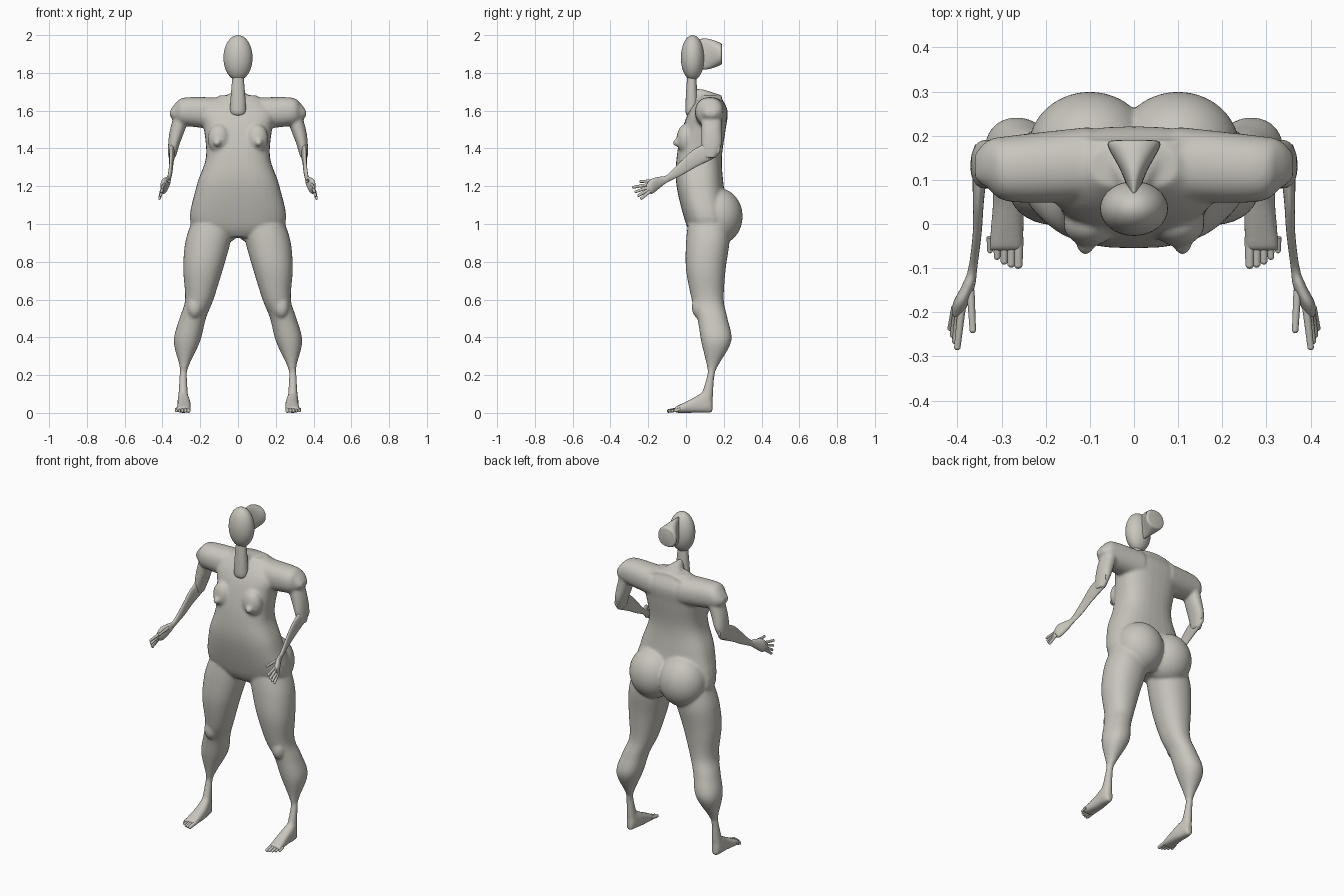
import bpy, bmesh, math
from mathutils import Vector, Matrix

cube = bpy.data.objects.get("Cube")
if cube:
    bpy.data.objects.remove(cube, do_unlink=True)

colour = (.58, .56, .51, 1)
clay = bpy.data.materials.new("warm grey clay")
clay.use_nodes = True
clay.diffuse_color = colour
clay.node_tree.nodes["Principled BSDF"].inputs["Base Color"].default_value = colour


def spline(rows, steps=5):
    """Smoothly interpolate rows of section measurements."""
    out = []
    for i in range(len(rows) - 1):
        before, start, end = rows[max(i - 1, 0)], rows[i], rows[i + 1]
        after = rows[min(i + 2, len(rows) - 1)]
        for k in range(steps):
            t = k / steps
            row = []
            for a, b, c, d in zip(before, start, end, after):
                tangent_in, tangent_out = (c - a) / 2, (d - b) / 2
                ease = t * t * (3 - 2 * t)
                row.append(b + (c - b) * ease + tangent_in * t * (1 - t) ** 2
                           - tangent_out * t * t * (1 - t))
            out.append(row)
    return out + [list(rows[-1])]


def loft(bm, axis, rows, side=1, power=2.2, sides=32):
    """Closed loft; each row is position on axis, then low and high of the other two axes."""
    rings = []
    for position, low_a, high_a, low_b, high_b in spline(rows):
        ring = []
        for k in range(sides):
            angle = math.tau * k / sides
            c, s = math.cos(angle), math.sin(angle)
            u = math.copysign(abs(c) ** (2 / power), c)
            v = math.copysign(abs(s) ** (2 / power), s)
            co = [(low_a + high_a + u * (high_a - low_a)) / 2,
                  (low_b + high_b + v * (high_b - low_b)) / 2]
            co.insert(axis, position)
            co[0] *= side
            ring.append(bm.verts.new(co))
        rings.append(ring)
    for ring, following in zip(rings, rings[1:]):
        for k in range(sides):
            n = (k + 1) % sides
            bm.faces.new((ring[k], ring[n], following[n], following[k]))
    bm.faces.new(rings[0])
    bm.faces.new(rings[-1])


def ball(bm, centre, radii):
    matrix = Matrix.Translation(centre) @ Matrix.Diagonal((*radii, 1))
    bmesh.ops.create_uvsphere(bm, u_segments=32, v_segments=20, radius=1, matrix=matrix)


def digit(bm, start, tip, radius, side):
    """Finger or toe: tapered rod with a round tip."""
    start, tip = (Vector((p[0] * side, p[1], p[2])) for p in (start, tip))
    way = tip - start
    turn = way.to_track_quat("Z", "Y").to_matrix().to_4x4()
    end_radius = radius * .8
    bmesh.ops.create_cone(bm, cap_ends=True, segments=16, radius1=radius, radius2=end_radius,
                          depth=way.length, matrix=Matrix.Translation((start + tip) / 2) @ turn)
    ball(bm, tip, (end_radius, end_radius, end_radius))


def finish(name, bm):
    bmesh.ops.recalc_face_normals(bm, faces=bm.faces)
    mesh = bpy.data.meshes.new(name)
    bm.to_mesh(mesh)
    bm.free()
    mesh.materials.append(clay)
    ob = bpy.data.objects.new(name, mesh)
    bpy.context.collection.objects.link(ob)
    bpy.ops.object.select_all(action="DESELECT")
    ob.select_set(True)
    bpy.context.view_layer.objects.active = ob
    bpy.ops.object.shade_smooth_by_angle(angle=math.radians(50))
    return ob


# Torso: height, half width, front, back
body = bmesh.new()
torso = [(.93, .1, .04, .2), (1, .25, 0, .23), (1.2, .22, -.05, .2), (1.35, .17, -.05, .19),
         (1.5, .18, -.02, .21), (1.6, .2, .02, .22), (1.68, .1, .08, .18)]
loft(body, 2, [(z, -w, w, front, back) for z, w, front, back in torso], power=2.6)

# Ridge rising to the neck: depth, half width, top
ridge = [(.04, .02, 1.72), (.1, .05, 1.71), (.19, .13, 1.68)]
loft(body, 1, [(y, -w, w, 1.6, top) for y, w, top in ridge], power=2)

# Limbs as section boxes along one axis
shoulder = [(.1, .05, .22, 1.5, 1.67), (.28, .05, .2, 1.52, 1.67),
            (.33, .08, .19, 1.54, 1.64), (.36, .1, .16, 1.57, 1.6)]
upper_arm = [(1.6, .25, .33, .08, .19), (1.5, .28, .36, .08, .19),
             (1.42, .31, .37, .08, .19), (1.35, .33, .37, .09, .16)]
leg = [(1, .02, .25, .01, .23), (.9, .04, .28, 0, .23), (.76, .08, .29, 0, .21),
       (.6, .13, .28, .03, .2), (.5, .17, .31, .06, .22), (.38, .2, .34, .08, .24),
       (.25, .26, .31, .11, .17), (.19, .27, .31, .11, .15), (.03, .26, .32, .06, .14)]
foot = [(.14, .27, .31, 0, .07), (.1, .26, .32, 0, .11),
        (.04, .25, .32, 0, .08), (-.06, .25, .33, 0, .03)]
for s in (1, -1):
    loft(body, 0, shoulder, s)
    loft(body, 2, upper_arm, s)
    loft(body, 2, leg, s)
    loft(body, 1, foot, s, power=2.6)
    # Buttock, breast, nipple and kneecap
    ball(body, (s * .1, .17, 1.04), (.14, .13, .15))
    ball(body, (s * .1, 0, 1.45), (.06, .05, .08))
    ball(body, (s * .11, -.05, 1.43), (.02, .02, .02))
    ball(body, (s * .23, .07, .56), (.04, .04, .06))

# Fuse everything into one soft skin
skin = finish("body", body)
remesh = skin.modifiers.new("fuse", "REMESH")
remesh.mode = "VOXEL"
remesh.voxel_size = .0075
remesh.use_smooth_shade = True
relax = skin.modifiers.new("relax", "SMOOTH")
relax.factor = .5
relax.iterations = 9

# Neck: height, half width
neck = bmesh.new()
column = [(1.57, .02), (1.59, .04), (1.65, .04), (1.78, .03)]
loft(neck, 2, [(z, -w, w, .03 - w * .8, .03 + w * .8) for z, w in column])
finish("neck", neck)

# Egg head with a fan-shaped bun behind it: depth, half width, half height
head = bmesh.new()
ball(head, (0, .035, 1.88), (.077, .062, .12))
finish("head", head)
bun = bmesh.new()
fan = [(.07, .01, .08), (.12, .03, .08), (.18, .06, .06), (.19, .04, .05)]
loft(bun, 1, [(y, -w, w, 1.9 - h, 1.9 + h) for y, w, h in fan])
finish("hair_bun", bun)

# Forearm and palm reaching forward
forearm = [(.18, .34, .36, 1.38, 1.42), (.15, .33, .365, 1.35, 1.44), (.05, .34, .365, 1.3, 1.4),
           (-.02, .345, .365, 1.26, 1.34), (-.1, .355, .375, 1.22, 1.26),
           (-.14, .36, .39, 1.19, 1.25), (-.18, .375, .41, 1.16, 1.24),
           (-.21, .39, .41, 1.17, 1.21)]
for s, label in ((1, "left"), (-1, "right")):
    arm = bmesh.new()
    loft(arm, 1, forearm, s)
    finish(label + "_forearm", arm)

    # Thumb, then four fingers fanning downward
    hand = bmesh.new()
    digit(hand, (.37, -.15, 1.23), (.365, -.24, 1.225), .009, s)
    for i in range(4):
        fan_angle = math.radians(10 + 10 * i)
        length = .09 - .01 * i
        x, y, z = .39 + .005 * i, -.19, 1.21 - .012 * i
        tip = (x + .01, y - length * math.cos(fan_angle), z - length * math.sin(fan_angle))
        digit(hand, (x, y, z), tip, .009, s)
    finish(label + "_fingers", hand)

    # Toes, shorter toward the outside
    toes = bmesh.new()
    for i in range(5):
        x = .262 + .016 * i
        digit(toes, (x, -.03, .02), (x, .002 * i * i - .092, .01), .012 - .001 * i, s)
    finish(label + "_toes", toes)
